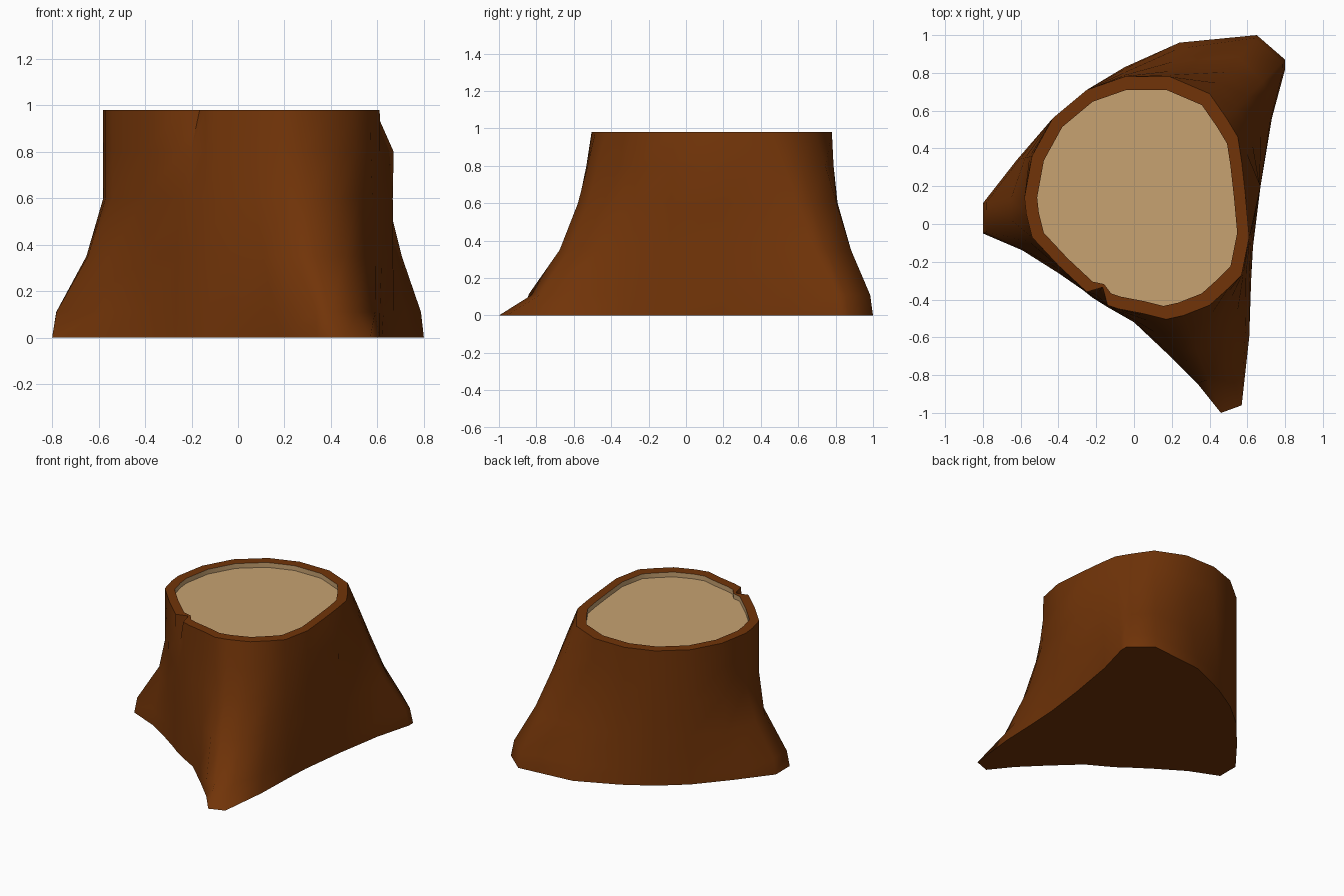
import bpy, math

if "Cube" in bpy.data.objects:
    bpy.data.objects.remove(bpy.data.objects["Cube"])

def material(name, rgb):
    m = bpy.data.materials.new(name)
    m.diffuse_color = (*rgb, 1)
    m.use_nodes = True
    m.node_tree.nodes["Principled BSDF"].inputs["Base Color"].default_value = m.diffuse_color
    return m

bark_mat = material("brown bark", (0.165, 0.034, 0.0025))
wood_mat = material("pale cut wood", (0.57, 0.36, 0.165))

HEIGHTS = [0.0, 0.11, 0.35, 0.6, 0.8, 0.98]
TOP = HEIGHTS[-1]

# How far each column has moved from its foot to the rim at the middle heights
FLARE = {
    "s": (0.18, 0.55, 0.83, 0.95),   # plain side
    "l": (0.08, 0.67, 1.00, 1.00),   # left root
    "f": (0.34, 0.63, 0.82, 0.92),   # front root toe
    "m": (0.02, 0.52, 0.80, 0.92),   # shoulder of front root
    "k": (0.05, 0.38, 0.63, 0.82),   # back right root
    "b": (0.00, 0.03, 0.05, 0.00),   # bulge on the right
    "n": (0.00, 0.05, 0.10, 0.30),   # crack in the rim
}

# Columns counter-clockwise from the left root: foot x, y, rim x, y
COLUMNS = [
    (-.80, -.05, -.57, .05), (-.59, -.14, -.54, -.07), (-.40, -.26, -.40, -.22),
    (-.27, -.35, -.25, -.36), (-.22, -.39, -.165, -.335), (-.14, -.44, -.14, -.43),
    (.00, -.52, -.08, -.45), (.18, -.69, .05, -.475), (.34, -.85, .17, -.505),
    (.46, -1.0, .26, -.485), (.57, -.96, .40, -.43), (.61, -.60, .50, -.34),
    (.62, -.30, .57, -.27), (.63, -.12, .61, -.07), (.67, .20, .59, .15),
    (.73, .56, .57, .33), (.80, .82, .55, .46), (.80, .87, .49, .56),
    (.65, 1.0, .40, .69), (.24, .96, .19, .78), (-.05, .83, -.05, .78),
    (-.25, .71, -.25, .71), (-.43, .56, -.43, .56), (-.62, .34, -.54, .36),
    (-.80, .11, -.58, .14),
]
KINDS = "llssnsssmffsssbkkkksssssl"
N = len(COLUMNS)

def outer_ring(level):
    ring = []
    for (bx, by, tx, ty), kind in zip(COLUMNS, KINDS):
        t = (0, *FLARE[kind], 1)[level]
        ring.append((bx + (tx - bx) * t, by + (ty - by) * t, HEIGHTS[level]))
    return ring

def inner_ring(z):
    # rim outline shrunk about its centre, less so at the crack
    cx, cy = 0.03, 0.14
    ring = []
    for (_, _, tx, ty), kind in zip(COLUMNS, KINDS):
        s = 0.965 if kind == "n" else 0.89
        ring.append((cx + (tx - cx) * s, cy + (ty - cy) * s, z))
    return ring

def loft(name, rings, mat, cap_bottom=False, cap_top=False):
    verts = [v for ring in rings for v in ring]
    faces = []
    for r in range(len(rings) - 1):
        for i in range(N):
            j = (i + 1) % N
            faces.append((r * N + i, r * N + j, (r + 1) * N + j, (r + 1) * N + i))
    if cap_bottom:
        faces.append(tuple(reversed(range(N))))
    if cap_top:
        faces.append(tuple(range(len(verts) - N, len(verts))))
    me = bpy.data.meshes.new(name)
    me.from_pydata(verts, [], faces)
    me.update()
    me.materials.append(mat)
    ob = bpy.data.objects.new(name, me)
    bpy.context.collection.objects.link(ob)
    bpy.ops.object.select_all(action='DESELECT')
    ob.select_set(True)
    bpy.context.view_layer.objects.active = ob
    bpy.ops.object.shade_smooth_by_angle(angle=math.radians(58))
    return ob

# Bark: flared wall with roots, flat underside and the flat rim
loft("stump_bark", [outer_ring(k) for k in range(6)] + [inner_ring(TOP)],
     bark_mat, cap_bottom=True)

# Cut wood: short recessed wall and the sawn face
loft("cut_wood", [inner_ring(TOP), inner_ring(TOP - 0.035)], wood_mat, cap_top=True)
